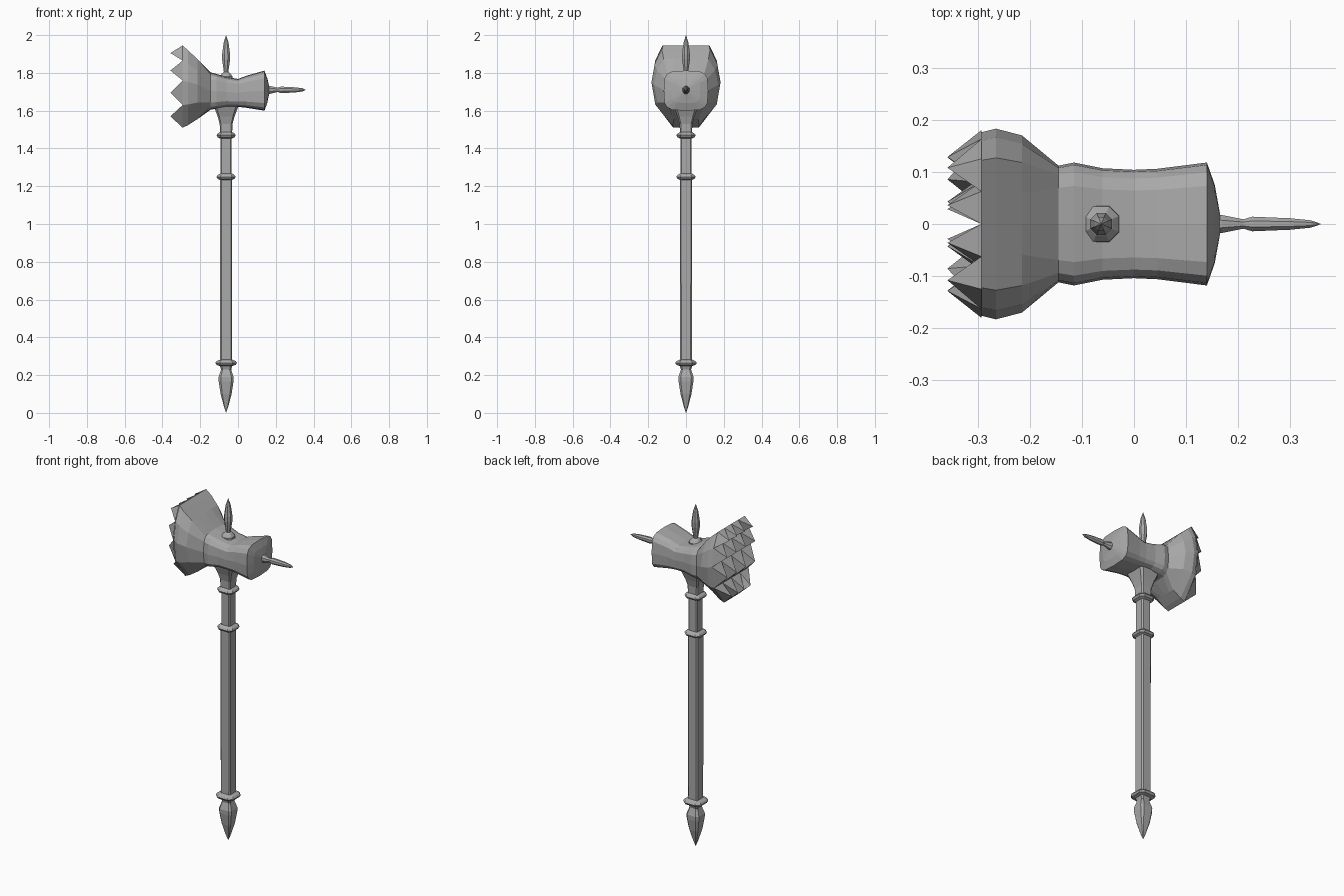
import bpy, bmesh, math
from mathutils import Vector

if "Cube" in bpy.data.objects:
    bpy.data.objects.remove(bpy.data.objects["Cube"])

AXIS_X = -0.063      # shaft centre line
HEAD_Z = 1.71        # side spike centre line

steel = bpy.data.materials.new("grey_steel")
steel.use_nodes = True
GREY = (0.4, 0.4, 0.4, 1)
steel.diffuse_color = GREY
steel.node_tree.nodes["Principled BSDF"].inputs["Base Color"].default_value = GREY


def finish(name, bm):
    bmesh.ops.remove_doubles(bm, verts=bm.verts, dist=1e-5)
    bmesh.ops.recalc_face_normals(bm, faces=bm.faces)
    mesh = bpy.data.meshes.new(name)
    bm.to_mesh(mesh)
    bm.free()
    mesh.materials.append(steel)
    obj = bpy.data.objects.new(name, mesh)
    bpy.context.collection.objects.link(obj)
    return obj


def loft(bm, rings, cap_start=True, cap_end=True):
    """Skin a list of equally long point loops."""
    loops = [[bm.verts.new(p) for p in ring] for ring in rings]
    n = len(loops[0])
    for a, b in zip(loops, loops[1:]):
        for i in range(n):
            j = (i + 1) % n
            bm.faces.new((a[i], a[j], b[j], b[i]))
    if cap_start:
        bm.faces.new(loops[0])
    if cap_end:
        bm.faces.new(loops[-1])
    return loops


def bar_section(r, chamfer):
    """Square of half width r with cut corners, as eight points."""
    c = r * chamfer
    quarter = [(r, -c), (r, c)]
    pts = []
    for _ in range(4):
        pts += quarter
        quarter = [(-y, x) for x, y in quarter]
    return pts


def turned(name, profile, chamfer=0.8):
    """Upright part on the shaft axis from (radius, height) pairs."""
    bm = bmesh.new()
    loft(bm, [[(AXIS_X + x, y, z) for x, y in bar_section(r, chamfer)]
              for r, z in profile])
    return finish(name, bm)


# Shaft, flared into the head
turned("shaft", [(0.031, 0.25), (0.032, 1.25), (0.029, 1.26), (0.029, 1.46),
                 (0.032, 1.48), (0.034, 1.53), (0.045, 1.57),
                 (0.06, 1.61), (0.075, 1.65)])

# Shaft rings
for name, z, r in (("upper_ring", 1.47, 0.051), ("grip_ring", 1.25, 0.051),
                   ("lower_ring", 0.265, 0.057)):
    turned(name, [(0.032, z - 0.017), (r - 0.006, z - 0.011), (r, z),
                  (r - 0.006, z + 0.009), (0.032, z + 0.017)], 0.6)

# Pommel with pointed end
turned("pommel", [(0.0005, 0), (0.012, 0.035), (0.029, 0.1), (0.039, 0.165),
                  (0.04, 0.19), (0.03, 0.22), (0.027, 0.23), (0.035, 0.255)],
       0.7)

# Top spike and its seat
turned("top_spike_seat", [(0.035, 1.76), (0.034, 1.782), (0.022, 1.797),
                          (0.012, 1.805)], 0.45)
turned("top_spike", [(0.011, 1.79), (0.013, 1.815), (0.021, 1.87),
                     (0.021, 1.9), (0.013, 1.96), (0.0005, 2.0)], 0.42)

# Striking face layout: half widths at each row edge
ROWS = [(1.945, 0.125), (1.865, 0.163), (1.76, 0.18), (1.63, 0.16),
        (1.51, 0.068)]
FACE_X, TIP_X = -0.293, -0.358


def face_point(row, col):
    z, half = ROWS[row]
    return Vector((FACE_X, half * (col - 2) / 2, z))


RIM = ([(0, c) for c in range(4)] + [(r, 4) for r in range(4)] +
       [(4, c) for c in range(4, 0, -1)] + [(r, 0) for r in range(4, 0, -1)])


def flare_ring(x, half, low, high):
    """Face outline rescaled to a new width and height."""
    ring = []
    for r, c in RIM:
        p = face_point(r, c)
        t = (p.z - ROWS[4][0]) / (ROWS[0][0] - ROWS[4][0])
        ring.append((x, p.y * half / 0.18, low + t * (high - low)))
    return ring


def box_ring(x, half, low, high, power=4.0):
    """Rounded box outline, starting at the upper corner like the rim."""
    ring = []
    for i in range(16):
        a = math.radians(135 - 22.5 * i)
        c, s = math.cos(a), math.sin(a)
        y = math.copysign(abs(c) ** (2 / power), c) * half
        z = math.copysign(abs(s) ** (2 / power), s) * (high - low) / 2
        ring.append((x, y, (low + high) / 2 + z))
    return ring


# Hammer head: flared jaw, collar, waist and domed rear end
bm = bmesh.new()
rings = [flare_ring(*s) for s in ((FACE_X, 0.176, 1.51, 1.945),
                                  (-0.265, 0.183, 1.523, 1.92),
                                  (-0.215, 0.17, 1.555, 1.873))]
rings += [box_ring(*s) for s in ((-0.145, 0.112, 1.605, 1.803),
                                 (-0.115, 0.118, 1.61, 1.795),
                                 (-0.06, 0.107, 1.62, 1.778),
                                 (0.0, 0.104, 1.62, 1.768),
                                 (0.045, 0.106, 1.615, 1.785),
                                 (0.14, 0.118, 1.6, 1.812),
                                 (0.155, 0.075, 1.64, 1.772),
                                 (0.165, 0.02, 1.69, 1.73))]
loft(bm, rings, cap_start=False)
finish("hammer_head", bm)

# Pyramid teeth on the striking face
bm = bmesh.new()
for r in range(4):
    for c in range(4):
        corners = [face_point(r, c), face_point(r, c + 1),
                   face_point(r + 1, c + 1), face_point(r + 1, c)]
        tip = sum(corners, Vector()) / 4
        tip.x = TIP_X
        base = [bm.verts.new(p) for p in corners]
        top = bm.verts.new(tip)
        for i in range(4):
            bm.faces.new((base[i], base[(i + 1) % 4], top))
finish("striking_teeth", bm)

# Rear spike, slightly taller than wide
bm = bmesh.new()
profile = [(0.155, 0.018), (0.17, 0.017), (0.19, 0.013), (0.21, 0.009),
           (0.227, 0.014), (0.3, 0.011), (0.34, 0.007), (0.358, 0.0005)]
loft(bm, [[(x, y, HEAD_Z + 1.25 * z) for y, z in bar_section(r, 0.42)]
          for x, r in profile])
finish("rear_spike", bm)
